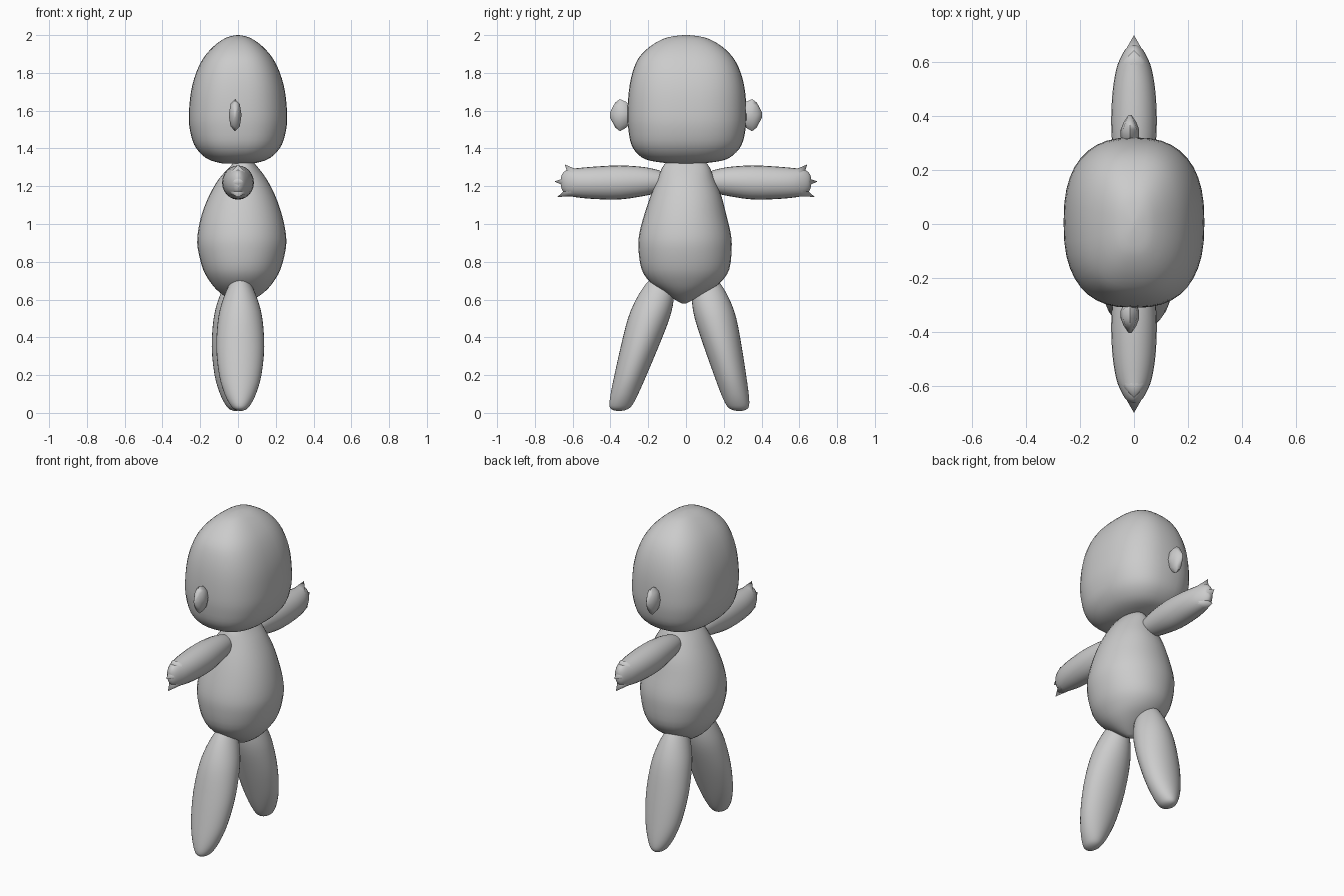
import bpy, bmesh, math
from mathutils import Vector

if "Cube" in bpy.data.objects:
    bpy.data.objects.remove(bpy.data.objects["Cube"])

grey = bpy.data.materials.new("plain grey")
grey.diffuse_color = (0.6, 0.6, 0.6, 1)
grey.use_nodes = True
grey.node_tree.nodes["Principled BSDF"].inputs["Base Color"].default_value = grey.diffuse_color


def finish(bm, name, angle=60):
    bmesh.ops.remove_doubles(bm, verts=bm.verts, dist=0.0005)
    bmesh.ops.recalc_face_normals(bm, faces=bm.faces)
    mesh = bpy.data.meshes.new(name)
    bm.to_mesh(mesh)
    bm.free()
    ob = bpy.data.objects.new(name, mesh)
    bpy.context.collection.objects.link(ob)
    mesh.materials.append(grey)
    bpy.ops.object.select_all(action='DESELECT')
    ob.select_set(True)
    bpy.context.view_layer.objects.active = ob
    bpy.ops.object.shade_smooth_by_angle(angle=math.radians(angle))
    return ob


def refine(rings, steps=3):
    """Catmull-Rom subdivision of a list of ring settings."""
    out = []
    r = [rings[0]] + rings + [rings[-1]]
    for i in range(1, len(r) - 2):
        for k in range(steps):
            t = k / steps
            out.append([0.5 * (2 * b + (c - a) * t + (2 * a - 5 * b + 4 * c - d) * t * t
                               + (3 * b - a - 3 * c + d) * t ** 3)
                        for a, b, c, d in zip(*r[i - 1:i + 3])])
    return out + [list(rings[-1])]


def loft(bm, rings, power=2.0, place=lambda u, v, t: (u, v, t), sides=32):
    """Rings are (position, centre u, centre v, radius u, radius v)."""
    loops = []
    for t, cu, cv, ru, rv in rings:
        loop = []
        for i in range(sides):
            a = 2 * math.pi * i / sides
            c, s = math.cos(a), math.sin(a)
            u = cu + max(ru, 0) * math.copysign(abs(c) ** (2 / power), c)
            v = cv + max(rv, 0) * math.copysign(abs(s) ** (2 / power), s)
            loop.append(bm.verts.new(place(u, v, t)))
        loops.append(loop)
    for a, b in zip(loops, loops[1:]):
        for i in range(sides):
            j = (i + 1) % sides
            bm.faces.new((a[i], a[j], b[j], b[i]))
    bm.faces.new(loops[0])
    bm.faces.new(loops[-1])


# Head: rounded block, wider from side to side along y
head = [(1.32, 0, 0, .08, .08), (1.335, 0, 0, .14, .19), (1.365, 0, 0, .19, .25),
        (1.42, 0, .003, .232, .292), (1.5, 0, .005, .255, .31), (1.58, 0, .005, .26, .315),
        (1.7, 0, .005, .249, .308), (1.8, 0, .003, .222, .287), (1.88, 0, 0, .182, .25),
        (1.94, 0, 0, .13, .19), (1.98, 0, 0, .075, .12), (1.995, 0, 0, .035, .06), (2, 0, 0, .005, .01)]
bm = bmesh.new()
loft(bm, refine(head), 2.5, sides=40)
finish(bm, "head")

# Body: egg with a narrow neck
body = [(.58, .02, -.01, .012, .012), (.6, .02, -.01, .06, .05), (.64, .02, -.005, .12, .115),
        (.69, .02, -.003, .165, .185), (.76, .02, -.003, .205, .232), (.87, .02, -.005, .233, .247),
        (.95, .02, -.005, .233, .242), (1.05, .02, -.004, .212, .217), (1.15, .022, 0, .175, .187),
        (1.24, .025, 0, .125, .15), (1.3, .03, 0, .075, .125), (1.33, .03, 0, .05, .1)]
bm = bmesh.new()
loft(bm, refine(body), 2.1)
finish(bm, "body")

# Legs: long tapered capsules, splayed along y
leg_profile = [(.01, .005, .01), (.018, .03, .04), (.04, .052, .06), (.1, .083, .073), (.2, .112, .085),
               (.35, .127, .1), (.5, .117, .11), (.6, .092, .1), (.68, .058, .075), (.72, .03, .045), (.74, .004, .008)]
for name, cx, y_foot, y_hip in (("front_leg", .012, -.355, -.12), ("back_leg", -.012, .282, .095)):
    rings = [(z, cx, y_foot + (y_hip - y_foot) * (z - .01) / .73, rx, ry) for z, rx, ry in leg_profile]
    bm = bmesh.new()
    loft(bm, refine(rings))
    finish(bm, name)

# Arms: tubes along y, ending in three flat pointed fingers
arm = [(.07, 0, 1.225, .01, .01), (.085, 0, 1.225, .035, .035), (.13, 0, 1.225, .055, .055),
       (.22, 0, 1.225, .072, .076), (.35, 0, 1.22, .084, .09), (.48, 0, 1.218, .08, .086),
       (.57, 0, 1.218, .066, .078), (.62, 0, 1.22, .047, .07), (.65, 0, 1.222, .028, .05), (.662, 0, 1.222, .01, .025)]
fingers = [((.59, 1.26), (.642, 1.315), .036), ((.61, 1.222), (.698, 1.225), .035),
           ((.59, 1.18), (.682, 1.143), .036)]
for name, side in (("front_arm", -1), ("back_arm", 1)):
    bm = bmesh.new()
    loft(bm, refine(arm), place=lambda u, v, t: (u, side * t, v), sides=24)
    for (y0, z0), (y1, z1), r in fingers:
        tip, base = Vector((0, side * y1, z1)), Vector((0, side * y0, z0))
        d = (tip - base).normalized()
        across = d.cross(Vector((1, 0, 0)))
        ring = [bm.verts.new(base + Vector((.05 * math.cos(a), 0, 0)) + across * r * math.sin(a))
                for a in (math.pi * i / 5 for i in range(10))]
        point = bm.verts.new(tip)
        for i in range(10):
            bm.faces.new((ring[i], ring[(i + 1) % 10], point))
    finish(bm, name)

# Ears: small coarse knobs
for name, side in (("front_ear", -1), ("back_ear", 1)):
    bm = bmesh.new()
    ear = [(.29, -.015, 1.58, .02, .045), (.32, -.015, 1.578, .034, .07), (.35, -.015, 1.576, .034, .085),
           (.375, -.015, 1.577, .024, .066), (.402, -.015, 1.578, .006, .014)]
    loft(bm, ear, place=lambda u, v, t: (u, side * t, v), sides=8)
    finish(bm, name)
